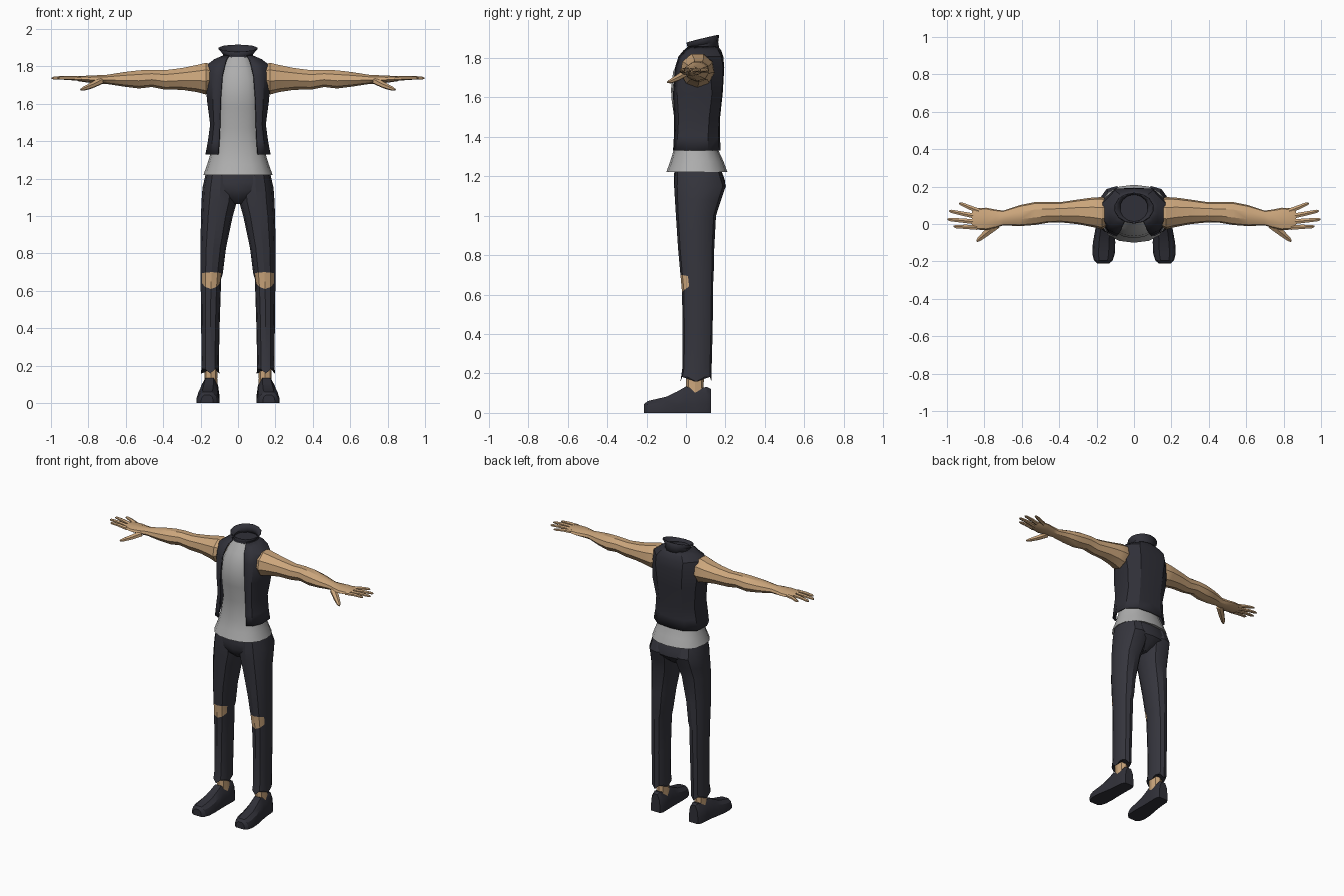
import bpy, bmesh, math
from mathutils import Vector


def material(name, rgb):
    m = bpy.data.materials.new(name)
    m.diffuse_color = (*rgb, 1)
    return m


SKIN = material("skin", (0.60, 0.38, 0.20))
SHIRT = material("grey cloth", (0.42, 0.42, 0.42))
VEST = material("dark vest cloth", (0.030, 0.030, 0.040))
PANTS = material("dark trouser cloth", (0.036, 0.036, 0.047))
SHOE = material("dark shoe", (0.030, 0.030, 0.040))


def loft(name, rings, mats, closed=True, caps=True, mirror=True, thick=0, rule=None, angle=30):
    """Skin a row of equal-length point rings."""
    bm = bmesh.new()
    rows = [[bm.verts.new(p) for p in r] for r in rings]
    n = len(rows[0])
    for k in range(len(rows) - 1):
        a, b = rows[k], rows[k + 1]
        for i in range(n if closed else n - 1):
            j = (i + 1) % n
            f = bm.faces.new((a[i], a[j], b[j], b[i]))
            if rule:
                c = f.calc_center_median()
                f.material_index = rule(k, c)
    if caps:
        bm.faces.new(rows[0])
        bm.faces.new(rows[-1])
    bmesh.ops.recalc_face_normals(bm, faces=bm.faces)
    me = bpy.data.meshes.new(name)
    bm.to_mesh(me)
    bm.free()
    ob = bpy.data.objects.new(name, me)
    bpy.context.collection.objects.link(ob)
    for m in mats:
        me.materials.append(m)
    bpy.context.view_layer.objects.active = ob
    ob.select_set(True)
    bpy.ops.object.shade_smooth_by_angle(angle=math.radians(angle))
    ob.select_set(False)
    if mirror:
        ob.modifiers.new("mirror", 'MIRROR').merge_threshold = 0.001
    if thick:
        s = ob.modifiers.new("thickness", 'SOLIDIFY')
        s.thickness, s.offset = thick, 0
    return ob


def oval(a0, a1, b0, b1, n, p=2.3):
    """Rounded outline filling the box a0..a1, b0..b1, starting at -b."""
    pts = []
    for i in range(n):
        t = 2 * math.pi * i / n - math.pi / 2
        c, s = math.cos(t), math.sin(t)
        pts.append(((a0 + a1) / 2 + (a1 - a0) / 2 * math.copysign(abs(c) ** (2 / p), c),
                    (b0 + b1) / 2 + (b1 - b0) / 2 * math.copysign(abs(s) ** (2 / p), s)))
    return pts


def level(x0, x1, y0, y1, z, n=12, p=2.3, dz=None):
    """Horizontal ring; dz(front) shifts height, front = -1 ahead to 1 behind."""
    out = []
    for i, (x, y) in enumerate(oval(x0, x1, y0, y1, n, p)):
        f = -math.cos(2 * math.pi * i / n)
        out.append((x, y, z + (dz(f, i) if dz else 0)))
    return out


# Shirt: half width, front, back, height
loft("shirt", [level(-w, w, a, b, z, 16) for w, a, b, z in (
    (0.155, -0.06, 0.17, 1.235), (0.185, -0.10, 0.21, 1.22), (0.165, -0.08, 0.19, 1.275),
    (0.145, -0.06, 0.16, 1.34), (0.122, -0.055, 0.145, 1.47), (0.128, -0.072, 0.16, 1.58),
    (0.128, -0.076, 0.165, 1.64), (0.122, -0.065, 0.165, 1.73), (0.10, -0.035, 0.15, 1.79),
    (0.07, 0.005, 0.15, 1.85))], [SHIRT], mirror=False)

# Open vest: half outline from front edge round to the centre of the back
vest = [
    (1.33, (.105, -.062), (.14, -.045), (.17, .02), (.165, .11), (.10, .162), (0, .172)),
    (1.40, (.10, -.058), (.135, -.04), (.157, .02), (.152, .11), (.09, .160), (0, .168)),
    (1.49, (.096, -.058), (.126, -.035), (.145, .02), (.142, .115), (.085, .163), (0, .168)),
    (1.62, (.093, -.062), (.132, -.042), (.162, .02), (.160, .13), (.09, .178), (0, .182)),
    (1.75, (.083, -.052), (.138, -.028), (.172, .02), (.172, .12), (.10, .185), (0, .190)),
    (1.805, (.070, -.035), (.125, -.010), (.165, .03), (.165, .11), (.10, .176), (0, .185)),
    (1.835, (.062, -.010), (.100, .020), (.125, .055), (.125, .10), (.08, .160), (0, .175)),
    (1.855, (.050, .015), (.070, .035), (.078, .065), (.076, .10), (.05, .145), (0, .160))]
loft("vest", [[(x, y, z) for x, y in row] for z, *row in vest], [VEST],
     closed=False, caps=False, thick=0.008)

# Standing collar, higher at the back, with a dark neck opening inside
loft("collar", [level(-w, w, a, b, z, 14, 2, lambda f, i, t=t: t * f) for w, a, b, z, t in (
    (0.082, 0.005, 0.165, 1.845, 0.005), (0.078, 0.01, 0.16, 1.868, 0.012),
    (0.104, 0.005, 0.165, 1.897, 0.019))], [VEST], caps=False, mirror=False, thick=0.006)
loft("neck_lining", [level(-.075, .075, .012, .158, z, 14, 2) for z in (1.84, 1.857)],
     [VEST], mirror=False)

# Trousers: hips, then one leg mirrored
loft("trouser_hips", [level(-w, w, a, b, z, 16, 2.5) for w, a, b, z in (
    (0.168, -0.058, 0.175, 1.24), (0.182, -0.062, 0.197, 1.18), (0.175, -0.060, 0.200, 1.14),
    (0.10, -0.045, 0.165, 1.10), (0.03, -0.005, 0.12, 1.065))], [PANTS], mirror=False)

legs = [(.100, .197, -.028, .130, .17, lambda f, i: .012 * (1 if i % 3 else -1)),
        (.102, .195, -.018, .130, .23, None),
        (.098, .197, -.017, .135, .42, None),
        (.090, .200, -.020, .138, .61, lambda f, i: .055 * (1 - max(0, -f)) ** 0.8),
        (.082, .200, -.028, .140, .70, lambda f, i: -.012 * (1 - max(0, -f))),
        (.064, .201, -.040, .143, .83, None),
        (.028, .198, -.051, .152, 1.0, None),
        (.005, .195, -.056, .178, 1.08, None),
        (.000, .190, -.060, .202, 1.15, None),
        (.010, .172, -.055, .175, 1.23, None)]
# Bare knee: front faces of the ripped band
loft("trouser_leg", [level(a, b, c, d, z, 12, 2.3, g) for a, b, c, d, z, g in legs],
     [PANTS, SKIN], rule=lambda k, c: 1 if k == 3 and c.y < 0.015 else 0)

# Ankle
loft("ankle", [level(.145 - r, .145 + r, .045 - r * 1.3, .045 + r * 1.3, z, 8)
               for r, z in ((.036, .08), (.034, .13), (.036, .22))], [SKIN])


# Shoe: sections from heel to toe (y, centre x, half width, height)
def shoe_section(y, cx, w, h):
    half = [(1, 0), (1.0, .35), (.86, .72), (.45, 1)]
    return [(cx + s * u * w, y, v * h) for s, h2 in ((1, half), (-1, half[::-1])) for u, v in h2]


loft("shoe", [shoe_section(*s) for s in (
    (.126, .145, .034, .122), (.105, .146, .046, .132), (.045, .149, .048, .118),
    (.0, .152, .050, .134), (-.045, .156, .054, .108), (-.10, .160, .060, .082),
    (-.16, .163, .060, .068), (-.195, .164, .050, .060), (-.212, .165, .032, .044))], [SHOE])

# Arm: x, front, back, bottom, top
arm = [(.12, .0, .13, 1.68, 1.805), (.172, -.03, .145, 1.65, 1.825),
       (.22, -.018, .143, 1.663, 1.812), (.30, -.002, .132, 1.675, 1.795),
       (.39, .008, .118, 1.676, 1.783), (.46, .006, .118, 1.69, 1.785),
       (.53, -.006, .118, 1.682, 1.782), (.61, -.012, .102, 1.692, 1.772),
       (.70, -.008, .072, 1.706, 1.757)]
# Palm continues the arm
arm += [(.74, -.022, .078, 1.708, 1.755), (.79, -.034, .088, 1.712, 1.752),
        (.85, -.030, .085, 1.720, 1.750), (.865, -.022, .076, 1.726, 1.746)]
loft("arm", [[(x, y, z) for y, z in oval(a, b, c, d, 9, 2)] for x, a, b, c, d in arm], [SKIN])


def digit(name, path, radii):
    """Tapered six-sided finger through the given points."""
    pts = [Vector(p) for p in path]
    d = (pts[-1] - pts[0]).normalized()
    side = d.cross(Vector((0, 0, 1))).normalized()
    up = side.cross(d)
    loft(name, [[p + side * u + up * v for u, v in oval(-r, r, -r * .8, r * .8, 6, 2)]
                for p, r in zip(pts, radii)], [SKIN])


fingers = {"index": ((.84, -.018), (.965, -.012)), "middle": ((.85, .012), (.997, .026)),
           "ring": ((.85, .042), (.988, .070)), "little": ((.83, .070), (.935, .110))}
for label, ((x0, y0), (x1, y1)) in fingers.items():
    mx, my = (x0 + x1) / 2, (y0 + y1) / 2
    digit(label + "_finger", [(x0, y0, 1.735), (mx, my, 1.739),
                              (x1 - .012, y1 - .002, 1.738), (x1, y1, 1.737)],
          (.015, .013, .010, .004))
digit("thumb", [(.735, -.005, 1.722), (.785, -.045, 1.697), (.825, -.078, 1.681),
                (.84, -.092, 1.676)], (.024, .020, .014, .006))
